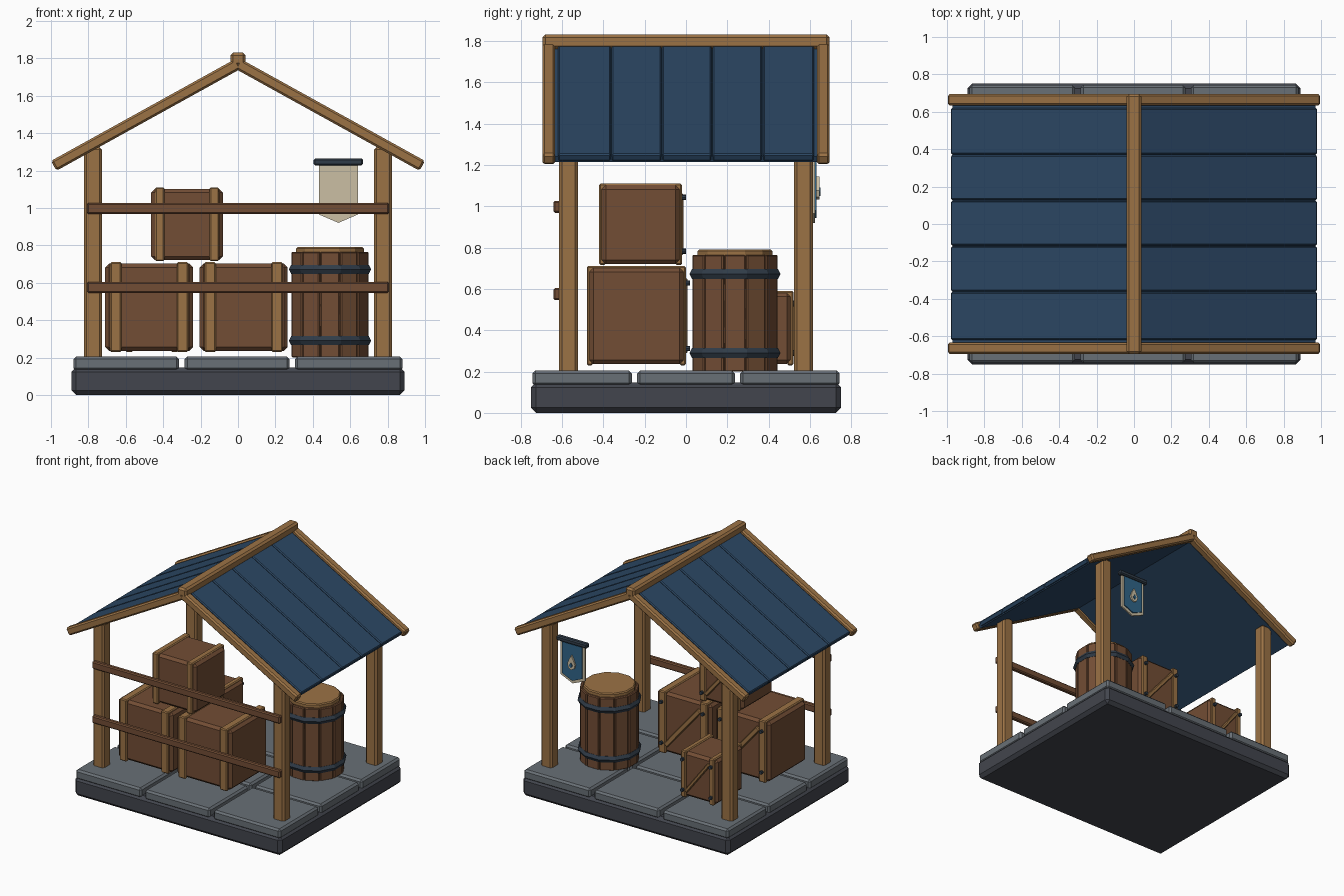
import bpy, bmesh, math
from mathutils import Matrix, Vector

if "Cube" in bpy.data.objects:
    bpy.data.objects.remove(bpy.data.objects["Cube"])

def mat(name, r, g, b):
    m = bpy.data.materials.new(name)
    m.diffuse_color = (r, g, b, 1)
    m.use_nodes = True
    m.node_tree.nodes["Principled BSDF"].inputs["Base Color"].default_value = m.diffuse_color
    return m

WOOD = mat("light_wood", 0.33, 0.17, 0.06)
BROWN = mat("brown_wood", 0.17, 0.075, 0.035)
BLUE = mat("roof_blue", 0.025, 0.065, 0.13)
IRON = mat("iron", 0.03, 0.045, 0.065)
STONE = mat("stone", 0.14, 0.16, 0.18)
DARK = mat("dark_stone", 0.055, 0.06, 0.075)
CLOTH = mat("banner_blue", 0.03, 0.13, 0.25)
CREAM = mat("cream", 0.6, 0.52, 0.37)

def finish(name, bm, m):
    bmesh.ops.recalc_face_normals(bm, faces=bm.faces)
    me = bpy.data.meshes.new(name)
    bm.to_mesh(me)
    bm.free()
    me.materials.append(m)
    ob = bpy.data.objects.new(name, me)
    bpy.context.collection.objects.link(ob)
    return ob

def box(name, lo, hi, m, bevel=0.0, rot=0.0):
    """Chamfered box between two corners, turned about its own y axis."""
    lo, hi = Vector(lo), Vector(hi)
    bm = bmesh.new()
    bmesh.ops.create_cube(bm, size=1)
    bmesh.ops.scale(bm, vec=hi - lo, verts=bm.verts)
    if bevel:
        bmesh.ops.bevel(bm, geom=bm.edges[:], offset=bevel, segments=1, affect='EDGES')
    bm.transform(Matrix.Translation((lo + hi) / 2) @ Matrix.Rotation(rot, 4, 'Y'))
    return finish(name, bm, m)

def plate(name, pts, y0, y1, m):
    """Extrude an x-z outline along y."""
    bm = bmesh.new()
    f = bm.faces.new([bm.verts.new((x, y0, z)) for x, z in pts])
    new = bmesh.ops.extrude_face_region(bm, geom=[f])["geom"]
    bmesh.ops.translate(bm, vec=(0, y1 - y0, 0), verts=[v for v in new if isinstance(v, bmesh.types.BMVert)])
    return finish(name, bm, m)

def lathe(name, prof, cx, cy, n, m, closed=False):
    """Revolve (radius, z) points with n sides."""
    bm = bmesh.new()
    rings = [[bm.verts.new((cx + r * math.cos((i + .5) * math.tau / n),
                            cy + r * math.sin((i + .5) * math.tau / n), z))
              for i in range(n)] for r, z in prof]
    pairs = list(zip(rings, rings[1:]))
    if closed:
        pairs.append((rings[-1], rings[0]))
    else:
        bm.faces.new(rings[0])
        bm.faces.new(rings[-1])
    for a, b in pairs:
        for i in range(n):
            j = (i + 1) % n
            bm.faces.new((a[i], a[j], b[j], b[i]))
    return finish(name, bm, m)

# stone base and 3 x 3 floor slabs
box("base", (-.89, -.75, 0), (.89, .75, .148), DARK, .025)
for x0, x1 in ((-.88, -.315), (-.285, .275), (.305, .88)):
    for y0, y1 in ((-.743, -.262), (-.236, .236), (.262, .743)):
        box("floor_slab", (x0, y0, .13), (x1, y1, .205), STONE, .014)

# corner posts
for sx in (-1, 1):
    for sy in (-1, 1):
        x, y = sx * .775, sy * .568
        box("corner_post", (x - .048, y - .046, .19), (x + .048, y + .046, 1.325), WOOD, .014)

# front rails
for z in (.575, .997):
    box("front_rail", (-.808, -.642, z - .029), (.808, -.605, z + .029), BROWN, .008)

# roof: sheet, planks and barge boards on each slope
T = math.radians(28.95)
def slope(name, s, u0, u1, y0, y1, w0, w1, m, bevel):
    """Box in slope space: u runs down from the ridge, w is the offset above the centre line."""
    u, w = (u0 + u1) / 2, (w0 + w1) / 2
    c = Vector((s * (u * math.cos(T) + w * math.sin(T)), (y0 + y1) / 2,
                1.77 - u * math.sin(T) + w * math.cos(T)))
    h = Vector(((u1 - u0) / 2, (y1 - y0) / 2, (w1 - w0) / 2))
    return box(name, c - h, c + h, m, bevel, s * T)

edges = (-.622, -.362, -.117, .126, .37, .622)
for s in (-1, 1):
    slope("roof_sheet", s, 0, 1.105, -.635, .635, -.024, .005, BLUE, 0)
    for y0, y1 in zip(edges, edges[1:]):
        slope("roof_plank", s, 0, 1.11, y0 + .002, y1 - .002, -.018, .021, BLUE, .007)
    for y in (-.664, .664):
        slope("barge_board", s, -.005, 1.126, y - .031, y + .031, -.03, .03, WOOD, .011)
box("ridge_beam", (-.04, -.695, 1.762), (.04, .695, 1.83), WOOD, .014)

# crates: body, straps, diagonal brace and bolts on the back side
def crate(x0, x1, y0, y1, z0, z1):
    w, h = x1 - x0, z1 - z0
    box("crate_body", (x0, y0 + .012, z0 + .006), (x1, y1 - .012, z1 - .008), BROWN, .02)
    bw = .13 * w
    for xc in (x0 + .12 * w, x1 - .12 * w):
        a, b = xc - bw / 2, xc + bw / 2
        box("crate_front_strap", (a, y0, z0), (b, y0 + .03, z1), WOOD, .007)
        box("crate_back_strap", (a, y1 - .03, z0), (b, y1, z1), WOOD, .007)
        box("crate_top_strap", (a, y0 + .005, z1 - .03), (b, y1 - .005, z1), WOOD, .007)
        for zc in (z0 + .17 * h, z1 - .17 * h):
            bm = bmesh.new()
            bmesh.ops.create_cone(bm, cap_ends=True, segments=8, radius1=.013, radius2=.013, depth=.024)
            bm.transform(Matrix.Translation((xc, y1 + .008, zc)) @ Matrix.Rotation(math.pi / 2, 4, 'X'))
            finish("crate_bolt", bm, IRON)
    dx, dz = .62 * w, .72 * h
    L, cx, cz = math.hypot(dx, dz), (x0 + x1) / 2, (z0 + z1) / 2
    box("crate_brace", (cx - L / 2, y1 - .025, cz - .04 * w), (cx + L / 2, y1 + .008, cz + .04 * w),
        WOOD, .006, math.atan2(dz, dx))

crate(-.71, -.24, -.48, .0, .23, .71)
crate(-.205, .265, -.48, .0, .23, .71)
crate(-.465, -.08, -.42, -.02, .715, 1.11)
crate(-.62, -.30, .17, .52, .23, .59)

# barrel: body, staves, lid and hoops
BX, BY, N = .492, .237, 12
lathe("barrel_core", [(.196, .2), (.202, .48), (.196, .755)], BX, BY, N, BROWN)
for i in range(N):
    a = i * math.tau / N
    st = box("barrel_stave", (-.012, -.051, .2), (.012, .051, .765), BROWN, .006)
    st.data.transform(Matrix.Translation((BX, BY, 0)) @ Matrix.Rotation(a, 4, 'Z')
                      @ Matrix.Translation((.194, 0, 0)))
lathe("barrel_lid", [(.188, .74), (.188, .783), (.18, .79)], BX, BY, N, WOOD)
for z in (.29, .672):
    lathe("barrel_hoop", [(.2, z - .024), (.215, z - .024), (.228, z), (.215, z + .024), (.2, z + .024)],
          BX, BY, N, IRON, True)

# hanging banner at the back
def pennant(cx, hw, top, side, tip):
    return [(cx - hw, top), (cx + hw, top), (cx + hw, side), (cx, tip), (cx - hw, side)]
CX = .537
box("banner_rod", (CX - .132, .603, 1.228), (CX + .132, .643, 1.264), IRON, .008)
plate("banner_trim", pennant(CX, .105, 1.235, .965, .92), .612, .624, CREAM)
plate("banner_cloth", pennant(CX, .085, 1.225, .98, .943), .62, .632, CLOTH)
drop = [(0, 1.145), (.02, 1.108), (.033, 1.075), (.024, 1.045), (0, 1.032)]
plate("banner_drop", [(CX + x, z) for x, z in drop] + [(CX - x, z) for x, z in drop[3:0:-1]],
      .63, .645, CREAM)
plate("banner_drop_centre", [(CX, 1.09), (CX + .014, 1.068), (CX, 1.05), (CX - .014, 1.068)],
      .64, .652, CLOTH)
